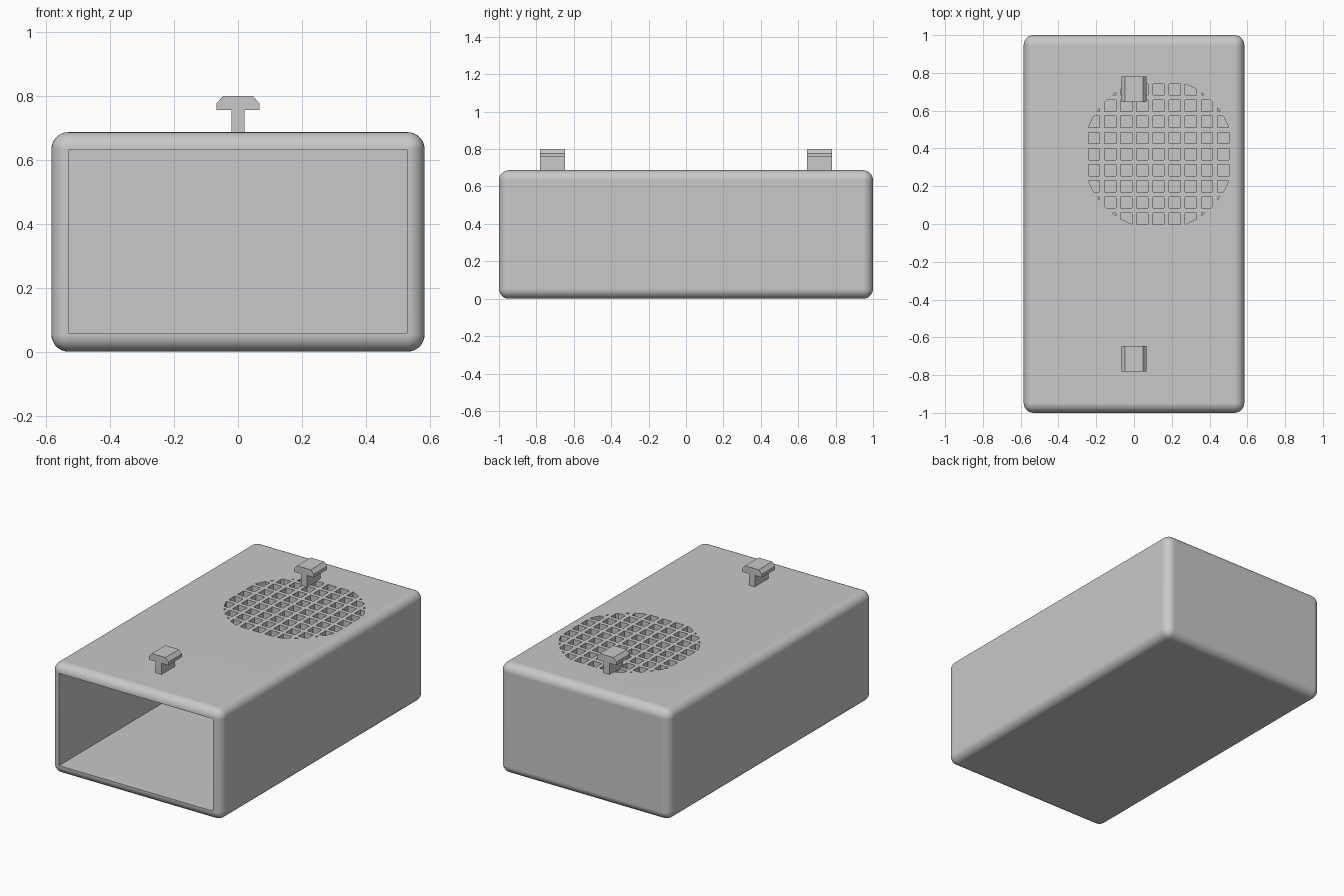
import bpy, bmesh, math
from mathutils import Matrix

cube = bpy.data.objects.get("Cube")
if cube:
    bpy.data.objects.remove(cube, do_unlink=True)

HALF_W, HEIGHT, WALL = 0.584, 0.687, 0.056
HALF_IN = HALF_W - WALL + 0.002

grey = bpy.data.materials.new("plain grey")
grey.use_nodes = True
grey.diffuse_color = (0.58, 0.58, 0.58, 1)
grey.node_tree.nodes["Principled BSDF"].inputs["Base Color"].default_value = grey.diffuse_color


def add_box(bm, lo, hi):
    size = [b - a for a, b in zip(lo, hi)]
    mid = [(a + b) / 2 for a, b in zip(lo, hi)]
    bmesh.ops.create_cube(bm, size=1, matrix=Matrix.Translation(mid) @ Matrix.Diagonal((*size, 1)))


def finish(bm, name):
    mesh = bpy.data.meshes.new(name)
    bmesh.ops.recalc_face_normals(bm, faces=bm.faces)
    bm.to_mesh(mesh)
    bm.free()
    mesh.materials.append(grey)
    ob = bpy.data.objects.new(name, mesh)
    bpy.context.collection.objects.link(ob)
    return ob


def activate(ob):
    bpy.ops.object.select_all(action='DESELECT')
    ob.select_set(True)
    bpy.context.view_layer.objects.active = ob


def boolean(ob, cutter, operation):
    activate(ob)
    mod = ob.modifiers.new("cut", 'BOOLEAN')
    mod.operation, mod.solver, mod.object = operation, 'EXACT', cutter
    bpy.ops.object.modifier_apply(modifier=mod.name)
    bpy.data.objects.remove(cutter, do_unlink=True)


# Rounded outer case
bm = bmesh.new()
add_box(bm, (-HALF_W, -1, 0), (HALF_W, 1, HEIGHT))
bmesh.ops.bevel(bm, geom=bm.edges[:], offset=0.053, segments=8, profile=0.5, affect='EDGES')
case = finish(bm, "case")

# Cavity open at the front
bm = bmesh.new()
add_box(bm, (-HALF_IN, -1.2, 0.058), (HALF_IN, 1 - WALL, 0.631))
boolean(case, finish(bm, "cavity_cutter"), 'DIFFERENCE')

# Speaker grille: square holes trimmed to a circle
CX, CY, PITCH, HOLE = 0.13, 0.37, 0.0855, 0.03
bm = bmesh.new()
for i in range(-4, 5):
    for j in range(-4, 5):
        x, y = CX + i * PITCH, CY + j * PITCH
        if math.hypot(abs(i) * PITCH - HOLE, abs(j) * PITCH - HOLE) < 0.395:
            add_box(bm, (x - HOLE, y - HOLE, 0.6), (x + HOLE, y + HOLE, 0.75))
holes = finish(bm, "grille_cutter")
bm = bmesh.new()
bmesh.ops.create_cone(bm, cap_ends=True, segments=64, radius1=0.397, radius2=0.397,
                      depth=1, matrix=Matrix.Translation((CX, CY, 0.7)))
boolean(holes, finish(bm, "circle_cutter"), 'INTERSECT')
boolean(case, holes, 'DIFFERENCE')

activate(case)
bpy.ops.object.shade_smooth_by_angle(angle=math.radians(30))
weighted = case.modifiers.new("flat panels", 'WEIGHTED_NORMAL')
weighted.keep_sharp = True

# T-shaped mounting hooks, extruded along y
half = [(0.02, HEIGHT - 0.005), (0.02, 0.757), (0.067, 0.757), (0.067, 0.777), (0.047, 0.8)]
outline = half + [(-x, z) for x, z in reversed(half)]
for name, y in (("front_hook", -0.78), ("back_hook", 0.647)):
    bm = bmesh.new()
    face = bm.faces.new([bm.verts.new((x, y, z)) for x, z in outline])
    ext = bmesh.ops.extrude_face_region(bm, geom=[face], use_keep_orig=True)
    moved = [v for v in ext["geom"] if isinstance(v, bmesh.types.BMVert)]
    bmesh.ops.translate(bm, verts=moved, vec=(0, 0.133, 0))
    finish(bm, name)
